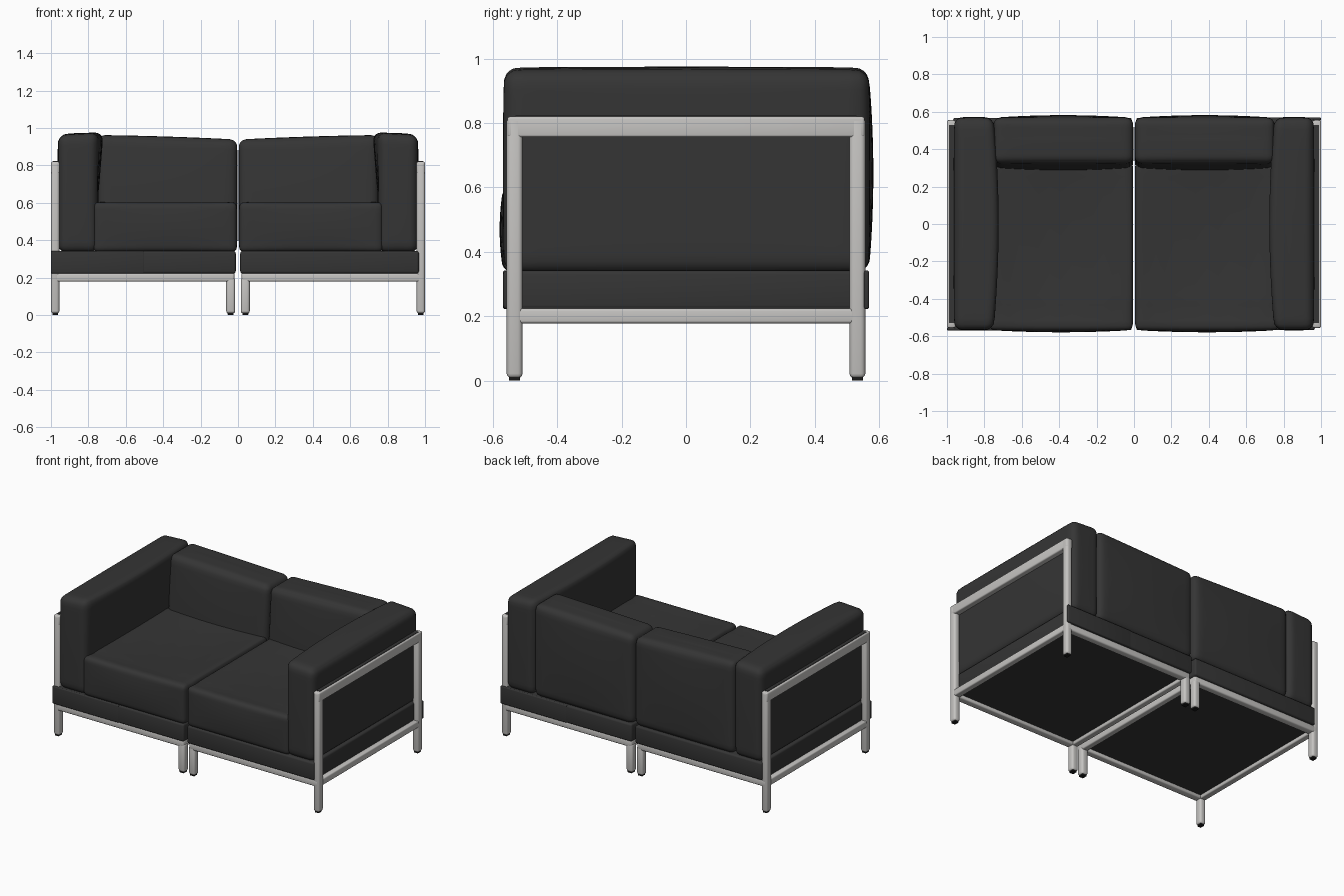
import bpy, bmesh, math
from mathutils import Vector

if "Cube" in bpy.data.objects:
    bpy.data.objects.remove(bpy.data.objects["Cube"], do_unlink=True)


def material(name, color, rough, metal=0.0):
    m = bpy.data.materials.new(name)
    m.use_nodes = True
    m.diffuse_color = (*color, 1)
    bsdf = m.node_tree.nodes["Principled BSDF"]
    bsdf.inputs["Base Color"].default_value = (*color, 1)
    bsdf.inputs["Roughness"].default_value = rough
    bsdf.inputs["Metallic"].default_value = metal
    return m


leather = material("charcoal leather", (0.035, 0.035, 0.035), 0.6)
steel = material("brushed steel", (0.56, 0.55, 0.535), 0.5)
rubber = material("black rubber", (0.01, 0.01, 0.01), 0.8)


def finish(bm, name, mat):
    bmesh.ops.recalc_face_normals(bm, faces=bm.faces)
    mesh = bpy.data.meshes.new(name)
    bm.to_mesh(mesh)
    bm.free()
    mesh.materials.append(mat)
    obj = bpy.data.objects.new(name, mesh)
    bpy.context.collection.objects.link(obj)
    bpy.ops.object.select_all(action="DESELECT")
    obj.select_set(True)
    bpy.context.view_layer.objects.active = obj
    bpy.ops.object.shade_smooth_by_angle(angle=math.radians(40))
    return obj


def box(name, mat, x, y, z, bevel=0.0, segments=3):
    """Box from (min, max) ranges, with rounded edges."""
    bm = bmesh.new()
    bmesh.ops.create_cube(bm, size=1)
    for v in bm.verts:
        v.co = [(a + b) / 2 + c * (b - a) for c, (a, b) in zip(v.co, (x, y, z))]
    if bevel:
        bmesh.ops.bevel(bm, geom=bm.edges[:], offset=bevel, segments=segments,
                        profile=0.5, affect="EDGES")
    return finish(bm, name, mat)


def cushion(name, x, y, z, radius, bulge, shape=None):
    """Rounded, padded block; bulge swells each pair of faces at its middle."""
    ranges = (x, y, z)
    mid = Vector([(a + b) / 2 for a, b in ranges])
    half = Vector([abs(b - a) / 2 for a, b in ranges])
    bm = bmesh.new()
    bmesh.ops.create_cube(bm, size=2)
    bmesh.ops.subdivide_edges(bm, edges=bm.edges[:], cuts=19, use_grid_fill=True)
    for v in bm.verts:
        u = Vector([math.sin(c * math.pi / 2) for c in v.co])
        p = Vector([u[i] * half[i] for i in range(3)])
        core = Vector([max(-half[i] + radius, min(half[i] - radius, p[i]))
                       for i in range(3)])
        p = core + (p - core).normalized() * radius
        for i in range(3):
            j, k = (i + 1) % 3, (i + 2) % 3
            p[i] += bulge[i] * u[i] * (1 - u[j] ** 2) * (1 - u[k] ** 2)
        p += mid
        if shape:
            shape(p, u)
        v.co = p
    return finish(bm, name, leather)


def span(s, a, b):
    return tuple(sorted((s * a, s * b)))


for s, side in ((1, "left"), (-1, "right")):
    # Steel frame: legs, base rails and the side hoop
    for f, end in ((-1, "front"), (1, "back")):
        ends = span(f, 0.508, 0.557)
        for a, b, top, label in ((0.955, 1.0, 0.82, "outer"), (0.015, 0.063, 0.2, "inner")):
            box(f"{side}_{end}_{label}_leg", steel, span(s, a, b), ends,
                (0.008, top), 0.014)
            box(f"{side}_{end}_{label}_foot", rubber, span(s, a + 0.008, b - 0.008),
                span(f, 0.515, 0.55), (0, 0.012), 0.003)
        box(f"{side}_{end}_rail", steel, span(s, 0.02, 0.995), ends, (0.178, 0.224), 0.01)
    box(f"{side}_outer_rail", steel, span(s, 0.955, 0.998), (-0.55, 0.55), (0.178, 0.224), 0.008)
    box(f"{side}_inner_rail", steel, span(s, 0.018, 0.06), (-0.55, 0.55), (0.178, 0.224), 0.008)
    box(f"{side}_top_rail", steel, span(s, 0.955, 1.0), (-0.555, 0.555), (0.756, 0.82), 0.008)
    box(f"{side}_rail_cover", leather, span(s, 0.945, 0.988), (-0.53, 0.53), (0.815, 0.823))

    # Upholstered base, with one flap wrapping past an outer leg
    box(f"{side}_base", leather, span(s, 0.012, 0.967), (-0.568, 0.568), (0.222, 0.342), 0.012)
    box(f"{side}_underside", leather, span(s, 0.05, 0.965), (-0.52, 0.52), (0.2, 0.23))
    box(f"{side}_base_flap", leather, span(s, 0.5, 1.0), span(s, 0.553, 0.569),
        (0.222, 0.342), 0.007)

    # Arm: fuller towards the top on its inner side
    def arm_shape(p, u, s=s):
        if u.x * s < 0:
            p.x += -s * 0.03 * max(0, u.z) * (1 - u.y ** 2)
        p.z += 0.006 * (u.x * -s) * max(0, u.z)

    cushion(f"{side}_arm", span(s, 0.75, 0.962), (-0.565, 0.568), (0.335, 0.969),
            0.045, (0.004, 0.004, 0.004), arm_shape)

    # Seat: soft lengthwise folds and a row of dimples near the front
    def seat_shape(p, u, s=s):
        if u.z > 0.5:
            fade = (1 - u.x ** 2) * (1 - u.y ** 2)
            p.z -= 0.022 * fade
            p.z += 0.003 * math.cos(p.x * 45) * fade
            p.z -= 0.006 * math.exp(-((p.y + 0.48) / 0.03) ** 2) * math.cos(p.x * 30) ** 2

    cushion(f"{side}_seat_cushion", span(s, 0.006, 0.775), (-0.567, 0.34), (0.335, 0.604),
            0.03, (0, 0.012, 0.0), seat_shape)

    # Back: leans slightly and drops towards the middle of the sofa
    def back_shape(p, u, s=s):
        if u.z > 0:
            p.z += 0.012 * u.x * s * u.z
        if u.y < 0:
            p.y += 0.02 * u.z

    cushion(f"{side}_back_cushion", span(s, 0.004, 0.752), (0.305, 0.568), (0.338, 0.95),
            0.04, (0.0, 0.014, 0.004), back_shape)
